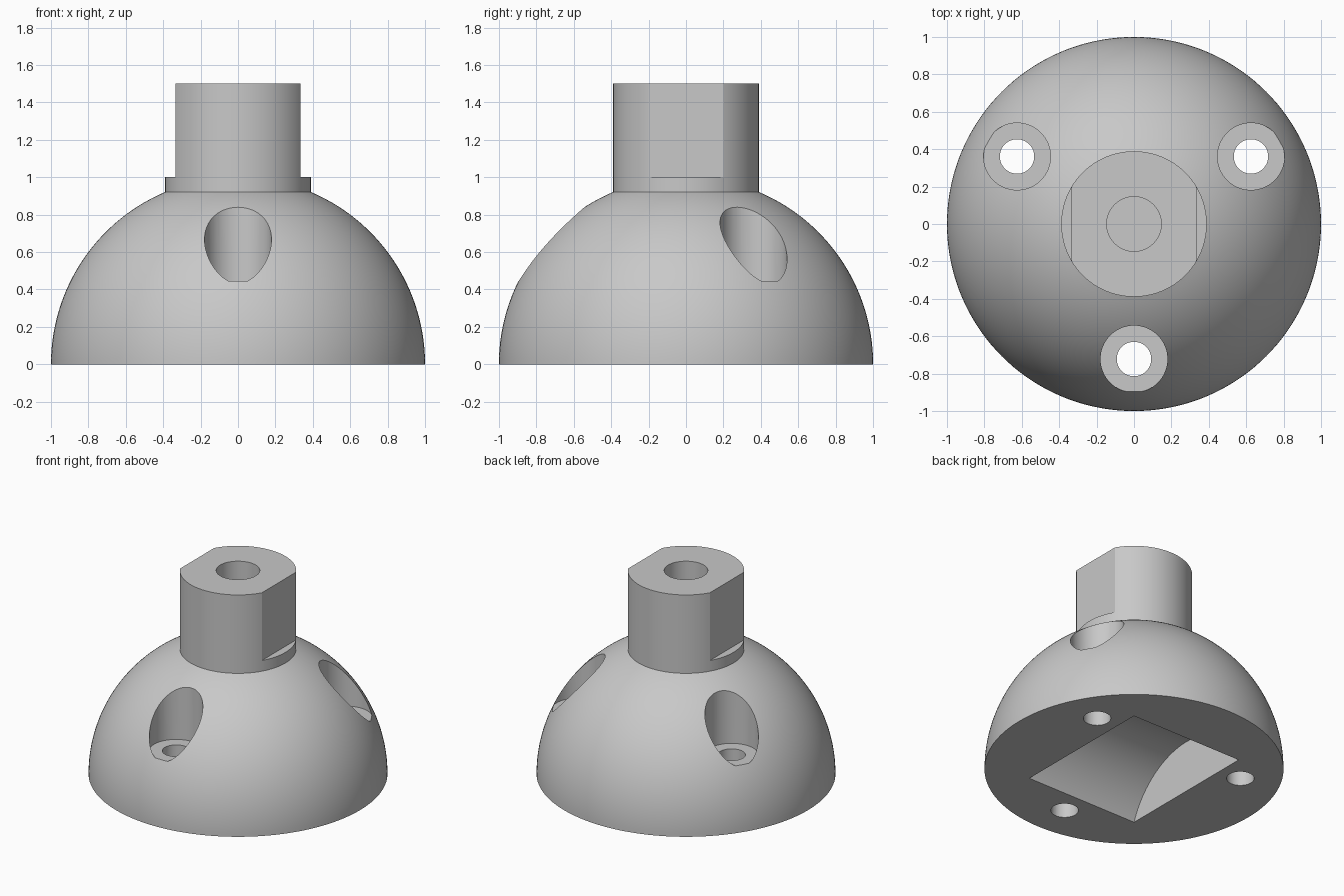
import bpy, bmesh
from math import sin, cos, asin, radians, pi
from mathutils import Matrix

cube = bpy.data.objects.get("Cube")
if cube:
    bpy.data.objects.remove(cube)

POST_R, FLAT_X, POST_TOP, LEDGE_Z = 0.389, 0.334, 1.5, 1.0
BORE_R, BORE_FLOOR = 0.146, 0.9
SEAT_R, SCREW_R, SEAT_Z, SCREW_DIST = 0.179, 0.092, 0.445, 0.722

grey = bpy.data.materials.new("plain grey")
grey.use_nodes = True
colour = (0.58, 0.58, 0.58, 1)
grey.diffuse_color = colour
grey.node_tree.nodes["Principled BSDF"].inputs["Base Color"].default_value = colour


def add_object(name, bm):
    bmesh.ops.recalc_face_normals(bm, faces=bm.faces)
    mesh = bpy.data.meshes.new(name)
    bm.to_mesh(mesh)
    bm.free()
    mesh.materials.append(grey)
    obj = bpy.data.objects.new(name, mesh)
    bpy.context.collection.objects.link(obj)
    return obj


def revolve(name, profile, steps):
    """Turn an (r, z) profile that starts and ends on the axis into a solid."""
    bm = bmesh.new()
    verts = [bm.verts.new((r, 0, z)) for r, z in profile]
    edges = [bm.edges.new(pair) for pair in zip(verts, verts[1:])]
    bmesh.ops.spin(bm, geom=verts + edges, axis=(0, 0, 1), cent=(0, 0, 0),
                   angle=2 * pi, steps=steps, use_merge=True)
    bmesh.ops.remove_doubles(bm, verts=bm.verts, dist=1e-5)
    return add_object(name, bm)


def box(name, size, centre):
    bm = bmesh.new()
    bmesh.ops.create_cube(bm, size=1, matrix=Matrix.Translation(centre) @ Matrix.Diagonal((*size, 1)))
    return add_object(name, bm)


# Dome and post turned as one solid, with a blind bore in the post
top_angle = pi / 2 - asin(POST_R)
arc = [(cos(top_angle * i / 40), sin(top_angle * i / 40)) for i in range(41)]
body = revolve("dome_with_post",
               [(0, 0), *arc, (POST_R, POST_TOP), (BORE_R, POST_TOP),
                (BORE_R, BORE_FLOOR), (0, BORE_FLOOR)], 144)
cutters = []

# Two flats on the post, leaving a ledge below
for side in (-1, 1):
    cutters.append(box("flat_cutter", (0.4, 1, 1), (side * (FLAT_X + 0.2), 0, LEDGE_Z + 0.5)))

# Three counterbored screw holes
for angle in (30, 150, 270):
    cutter = revolve("screw_hole_cutter",
                     [(0, -0.1), (SCREW_R, -0.1), (SCREW_R, SEAT_Z),
                      (SEAT_R, SEAT_Z), (SEAT_R, 1.2), (0, 1.2)], 64)
    a = radians(angle)
    cutter.location = (SCREW_DIST * cos(a), SCREW_DIST * sin(a), 0)
    cutters.append(cutter)

# Rectangular pocket underneath, its ceiling arched from front to back
half_len, half_wid, height = 0.544, 0.457, 0.38
radius = (half_len ** 2 + height ** 2) / (2 * height)
spread = asin(half_len / radius)
outline = [(-half_len, -0.1)]
for i in range(49):
    t = spread * (i / 24 - 1)
    outline.append((radius * sin(t), height - radius + radius * cos(t)))
outline.append((half_len, -0.1))
bm = bmesh.new()
face = bm.faces.new([bm.verts.new((-half_wid, y, z)) for y, z in outline])
ext = bmesh.ops.extrude_face_region(bm, geom=[face])
bmesh.ops.translate(bm, vec=(2 * half_wid, 0, 0),
                    verts=[v for v in ext["geom"] if isinstance(v, bmesh.types.BMVert)])
cutters.append(add_object("pocket_cutter", bm))

# Cut everything, then drop the cutters
bpy.context.view_layer.objects.active = body
for cutter in cutters:
    cutter.hide_render = True
    mod = body.modifiers.new("cut", "BOOLEAN")
    mod.operation, mod.solver, mod.object = "DIFFERENCE", "EXACT", cutter
    bpy.ops.object.modifier_apply(modifier=mod.name)
for cutter in cutters:
    bpy.data.objects.remove(cutter)

bpy.ops.object.select_all(action="DESELECT")
body.select_set(True)
bpy.ops.object.shade_smooth_by_angle(angle=radians(25))
